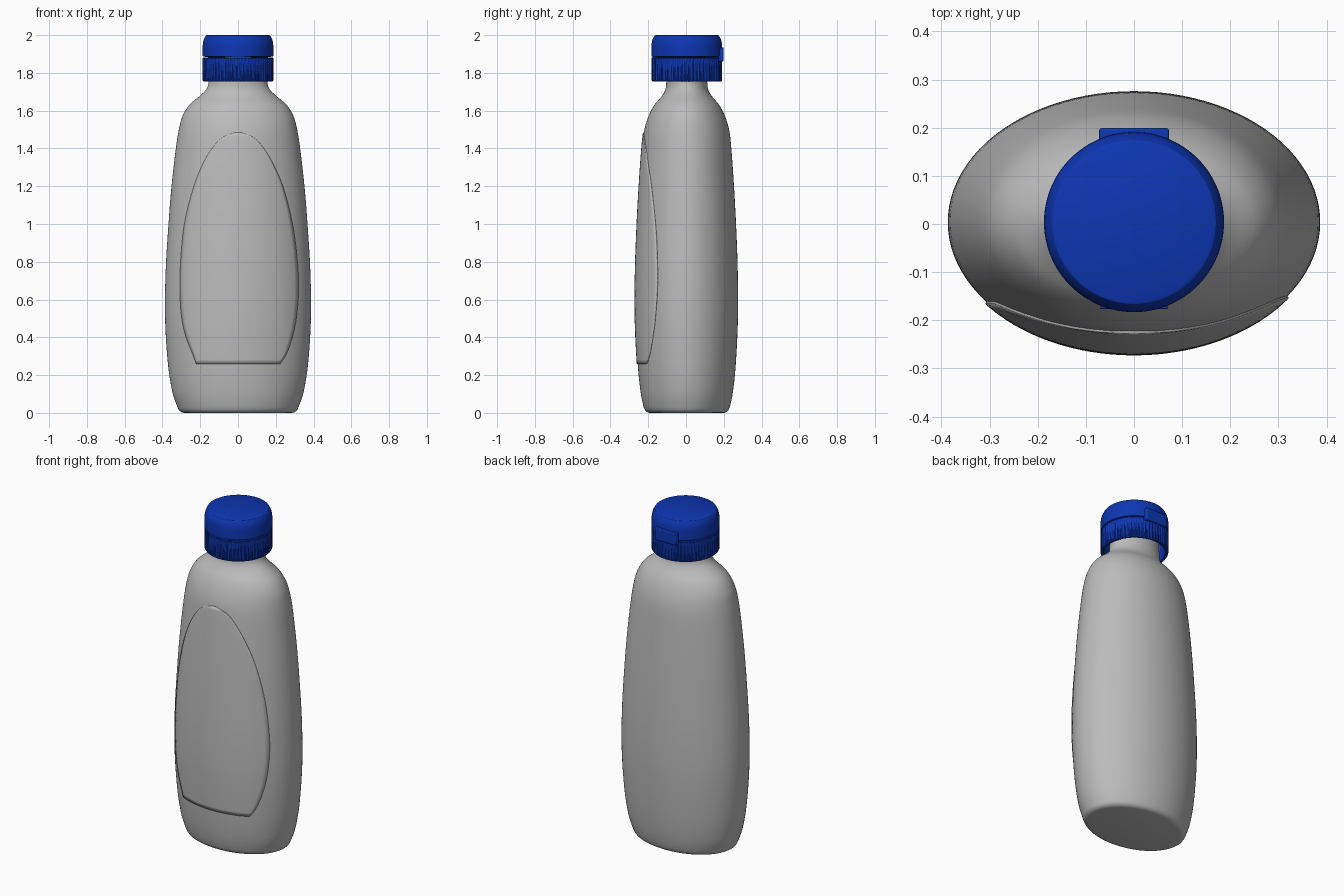
import bpy, bmesh, math

cube = bpy.data.objects.get("Cube")
if cube:
    bpy.data.objects.remove(cube, do_unlink=True)

YC = 0.004  # depth of the bottle axis


def material(name, rgb, rough=0.5):
    m = bpy.data.materials.new(name)
    m.use_nodes = True
    m.diffuse_color = (*rgb, 1)
    b = m.node_tree.nodes["Principled BSDF"]
    b.inputs["Base Color"].default_value = (*rgb, 1)
    b.inputs["Roughness"].default_value = rough
    return m


GREY = material("light grey plastic", (0.50, 0.50, 0.50))
BLUE = material("blue plastic", (0.004, 0.037, 0.45))


def finish(bm, name, mat, angle=35):
    bmesh.ops.recalc_face_normals(bm, faces=bm.faces)
    me = bpy.data.meshes.new(name)
    bm.to_mesh(me)
    bm.free()
    ob = bpy.data.objects.new(name, me)
    bpy.context.collection.objects.link(ob)
    me.materials.append(mat)
    bpy.ops.object.select_all(action="DESELECT")
    ob.select_set(True)
    bpy.context.view_layer.objects.active = ob
    bpy.ops.object.shade_smooth_by_angle(angle=math.radians(angle))
    return ob


def loft(rings, n, ribs=None):
    """Skin elliptical rings (z, rx, ry); rings listed in ribs are knurled."""
    bm = bmesh.new()
    loops = []
    for i, (z, rx, ry) in enumerate(rings):
        loop = []
        for k in range(n):
            a = 2 * math.pi * k / n
            d = 0.004 if ribs and i in ribs and k % 4 < 2 else 0
            loop.append(bm.verts.new(((rx - d) * math.cos(a), YC + (ry - d) * math.sin(a), z)))
        loops.append(loop)
    for a, b in zip(loops, loops[1:]):
        for k in range(n):
            bm.faces.new((a[k], a[(k + 1) % n], b[(k + 1) % n], b[k]))
    bm.faces.new(loops[0])
    bm.faces.new(loops[-1])
    return bm


def sample(pts, z):
    """Smooth cubic interpolation of rows (z, values...) at height z."""
    def slope(i, c):
        a, b = pts[max(i - 1, 0)], pts[min(i + 1, len(pts) - 1)]
        return (b[c] - a[c]) / (b[0] - a[0])
    i = max(k for k in range(len(pts) - 1) if pts[k][0] <= z or k == 0)
    p, q = pts[i], pts[i + 1]
    h = q[0] - p[0]
    t = min(max((z - p[0]) / h, 0), 1)
    return [(2*t**3 - 3*t*t + 1) * p[c] + (t**3 - 2*t*t + t) * h * slope(i, c)
            + (3*t*t - 2*t**3) * q[c] + (t**3 - t*t) * h * slope(i + 1, c)
            for c in range(1, len(p))]


# Bottle body: z, half width, half depth
BODY = [(0.03, 0.320, 0.228), (0.10, 0.345, 0.243), (0.25, 0.370, 0.259), (0.50, 0.386, 0.271),
        (0.75, 0.383, 0.270), (1.00, 0.368, 0.261), (1.20, 0.352, 0.250), (1.40, 0.329, 0.236),
        (1.50, 0.313, 0.224), (1.57, 0.294, 0.203), (1.63, 0.258, 0.172), (1.68, 0.200, 0.130),
        (1.71, 0.170, 0.114), (1.74, 0.157, 0.109), (1.78, 0.154, 0.108), (1.86, 0.154, 0.108)]
base = [(0.0, 0.285, 0.195), (0.002, 0.296, 0.206), (0.009, 0.308, 0.217), (0.018, 0.315, 0.223)]
zs = [0.03 + 0.0305 * k for k in range(46)] + [1.42 + 0.01 * k for k in range(45)]
finish(loft(base + [(z, *sample(BODY, z)) for z in zs], 96), "bottle_body", GREY, 50)

# Raised front label: height, left edge, right edge
LABEL = [(0.26, -0.222, 0.224), (0.31, -0.240, 0.256), (0.40, -0.275, 0.288), (0.50, -0.298, 0.309),
         (0.65, -0.308, 0.321), (0.80, -0.304, 0.315), (1.00, -0.284, 0.289), (1.20, -0.234, 0.238),
         (1.33, -0.180, 0.180), (1.41, -0.130, 0.130), (1.46, -0.080, 0.080), (1.485, -0.015, 0.015)]
bm = bmesh.new()
rows = []
for j in range(57):
    z = 0.26 + 1.225 * j / 56
    left, right = sample(LABEL, z)
    rx, ry = (r + 0.005 for r in sample(BODY, z))
    row = []
    for k in range(33):
        x = left + (right - left) * k / 32
        row.append(bm.verts.new((x, YC - ry * math.sqrt(1 - (x / rx) ** 2), z)))
    rows.append(row)
for a, b in zip(rows, rows[1:]):
    for k in range(32):
        bm.faces.new((a[k], a[k + 1], b[k + 1], b[k]))
label = finish(bm, "front_label", GREY)
solid = label.modifiers.new("thickness", "SOLIDIFY")
solid.thickness = 0.008
solid.offset = -1

# Cap base: knurled skirt, hollow underneath
skirt = [(1.86, 0.168), (1.757, 0.168), (1.755, 0.170), (1.755, 0.182), (1.760, 0.187),
         (1.872, 0.187), (1.877, 0.187), (1.882, 0.185), (1.882, 0.150)]
finish(loft([(z, r, r) for z, r in skirt], 240, ribs={4, 5}), "cap_skirt", BLUE, 30)

# Flip lid above a narrow seam
lid = [(1.881, 0.150), (1.887, 0.182), (1.887, 0.185), (1.890, 0.187), (1.945, 0.187),
       (1.962, 0.185), (1.977, 0.181), (1.989, 0.175), (1.997, 0.170), (2.0, 0.164)]
finish(loft([(z, r, r) for z, r in lid], 128), "cap_lid", BLUE, 30)


def box(name, size, pos, mat, bevel):
    bm = bmesh.new()
    bmesh.ops.create_cube(bm, size=1)
    for v in bm.verts:
        v.co = [c * s + p for c, s, p in zip(v.co, size, pos)]
    ob = finish(bm, name, mat)
    mod = ob.modifiers.new("rounded edges", "BEVEL")
    mod.width = bevel
    mod.segments = 2
    return ob


# Hinge at the back of the cap
box("cap_hinge", (0.145, 0.05, 0.075), (0, 0.174, 1.898), BLUE, 0.005)
# Small thumb lip at the front of the lid
box("thumb_lip", (0.14, 0.03, 0.010), (0, YC - 0.166, 1.883), BLUE, 0.002)
